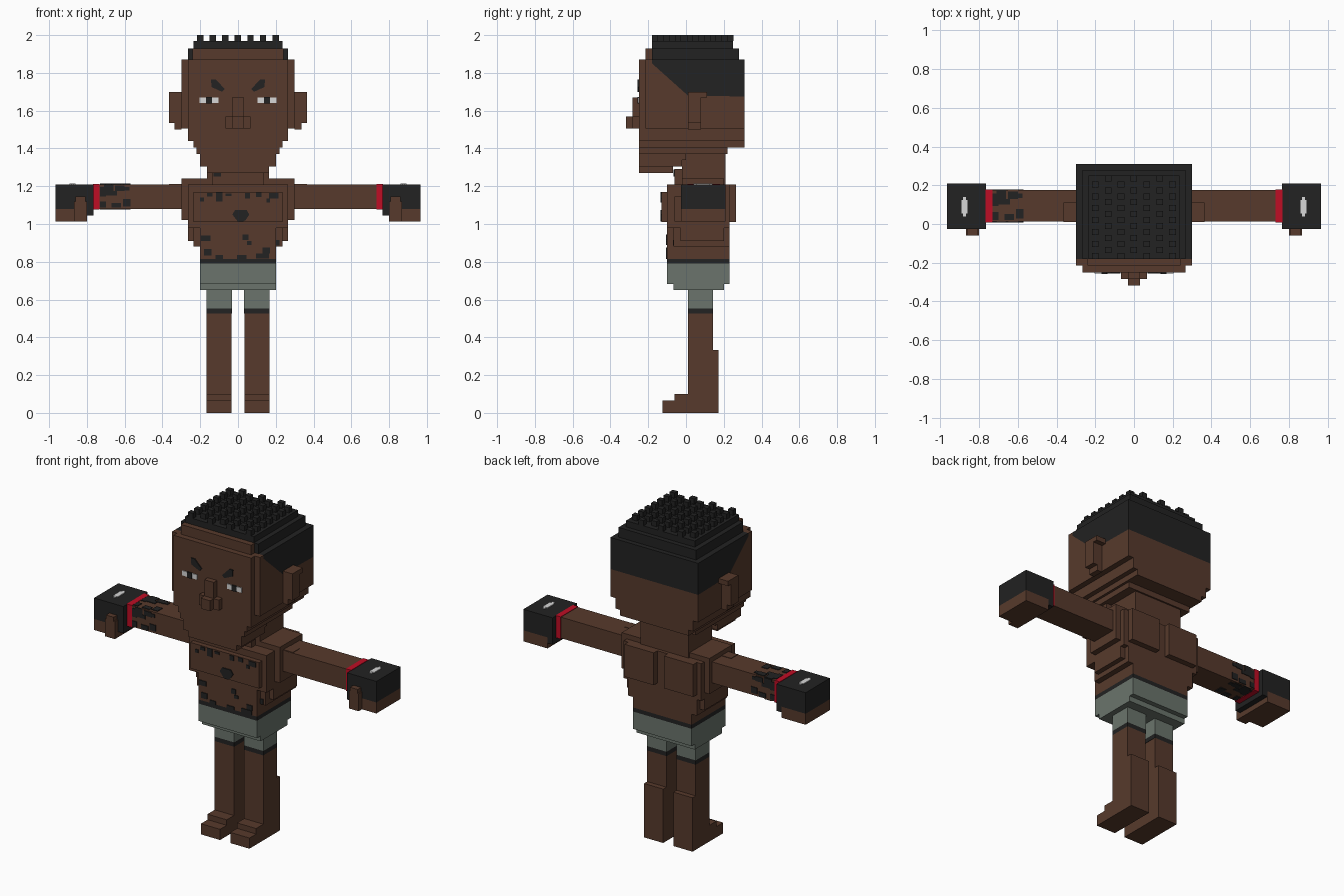
import bpy, bmesh


def material(name, rgb):
    m = bpy.data.materials.new(name)
    m.diffuse_color = (*rgb, 1)
    return m


SKIN = material("brown_skin", (0.095, 0.042, 0.025))
BLACK = material("soft_black", (0.016, 0.016, 0.016))
GREY = material("grey_green", (0.145, 0.175, 0.150))
RED = material("red", (0.52, 0.004, 0.018))
WHITE = material("white", (0.68, 0.68, 0.68))


def finish(name, bm, mat):
    bmesh.ops.recalc_face_normals(bm, faces=bm.faces)
    me = bpy.data.meshes.new(name)
    bm.to_mesh(me)
    bm.free()
    me.materials.append(mat)
    bpy.context.collection.objects.link(bpy.data.objects.new(name, me))


def boxes(name, mat, *specs):
    """Each spec is x0, x1, y0, y1, z0, z1."""
    bm = bmesh.new()
    for x0, x1, y0, y1, z0, z1 in specs:
        vs = bmesh.ops.create_cube(bm, size=1)["verts"]
        for v in vs:
            v.co = (x1 if v.co.x > 0 else x0, y1 if v.co.y > 0 else y0,
                    z1 if v.co.z > 0 else z0)
    finish(name, bm, mat)


def prism(name, mat, pts, axis, a, b):
    """Extrude a 2D outline along x (points are y, z) or y (points are x, z)."""
    bm = bmesh.new()
    put = (lambda p, t: (t, *p)) if axis == "x" else (lambda p, t: (p[0], t, p[1]))
    f = bm.faces.new([bm.verts.new(put(p, a)) for p in pts])
    ext = bmesh.ops.extrude_face_region(bm, geom=[f])["geom"]
    for v in ext:
        if isinstance(v, bmesh.types.BMVert):
            v.co[0 if axis == "x" else 1] = b
    finish(name, bm, mat)


def wide(w, y0, y1, z0, z1):
    return (-w, w, y0, y1, z0, z1)


def mirror(s, x0, x1, *rest):
    return (min(s * x0, s * x1), max(s * x0, s * x1), *rest)


# Head: skull with a slanted hairline, face slab, stepped jaw
prism("skull", SKIN, [(-.215, 1.505), (.31, 1.505), (.31, 1.675), (.01, 1.68),
                      (-.18, 1.85), (-.18, 1.87), (-.215, 1.87)], "x", -.3, .3)
prism("side_hair", BLACK, [(-.18, 1.85), (.01, 1.68), (.31, 1.675), (.31, 1.87),
                           (-.18, 1.87)], "x", -.3, .3)
boxes("face", SKIN, wide(.265, -.25, -.215, 1.44, 1.87),
      wide(.24, -.215, -.18, 1.87, 1.93))
boxes("jaw", SKIN, wide(.265, -.215, .31, 1.44, 1.505),
      wide(.235, -.25, .31, 1.405, 1.44), wide(.22, -.25, .22, 1.37, 1.405),
      wide(.20, -.25, .0, 1.34, 1.37), wide(.20, -.25, -.02, 1.305, 1.34),
      wide(.165, -.25, -.07, 1.27, 1.305))

# Crown of hair with staggered tufts
boxes("crown_hair", BLACK, wide(.265, -.18, .28, 1.87, 1.93),
      wide(.235, -.18, .25, 1.93, 1.968))
tufts = []
for i in range(7):
    for j in range(7):
        x = -.2 + i * .0665
        y = -.18 + j * .0615 + (i % 2) * .031
        tufts.append((x - .017, x + .017, y, y + .031, 1.968, 2.0))
boxes("hair_tufts", BLACK, *tufts)

# Facial features
boxes("nose", SKIN, wide(.032, -.283, -.25, 1.57, 1.67),
      wide(.067, -.283, -.25, 1.505, 1.57), wide(.032, -.318, -.283, 1.505, 1.57))
for s, side in ((-1, "left"), (1, "right")):
    boxes(side + "_ear", SKIN, mirror(s, .3, .365, .01, .08, 1.535, 1.67),
          mirror(s, .3, .365, .01, .11, 1.67, 1.70),
          mirror(s, .3, .335, .01, .08, 1.50, 1.535))
    boxes(side + "_eye", WHITE, mirror(s, .103, .203, -.255, -.25, 1.64, 1.67))
    boxes(side + "_pupil", BLACK, mirror(s, .137, .169, -.258, -.25, 1.637, 1.672))
    prism(side + "_brow", BLACK, [(s * .143, 1.765), (s * .118, 1.765), (s * .07, 1.715),
                                  (s * .085, 1.70), (s * .14, 1.725)], "y", -.256, -.25)

# Neck and torso in stacked steps
boxes("neck", SKIN, wide(.165, -.02, .21, 1.2, 1.37), wide(.135, -.06, .1, 1.2, 1.29))
boxes("torso", SKIN, wide(.30, -.02, .2, 1.02, 1.24), wide(.265, -.10, .23, .98, 1.21),
      wide(.265, -.03, .2, .91, 1.02), wide(.235, -.065, .23, .88, .98),
      wide(.20, -.10, .23, .815, .98))
boxes("chest", SKIN, wide(.235, -.13, -.10, 1.01, 1.17))
boxes("shoulder_blades", SKIN, (-.235, -.035, .23, .265, 1.01, 1.21),
      (.035, .235, .23, .265, 1.01, 1.21))

# Painted marks on the chest, belly and neck
prism("chest_mark", BLACK, [(-.03, 1.05), (-.015, 1.075), (.045, 1.075), (.06, 1.05),
                            (.04, 1.02), (.025, 1.012), (0, 1.012)], "y", -.136, -.13)
marks = []
for x, z, w, h, y in ((-.10, 1.145, .035, .05, -.13), (-.15, 1.155, .03, .02, -.13),
                      (.19, 1.15, .05, .03, -.13), (.11, 1.155, .03, .025, -.13),
                      (.05, 1.15, .025, .03, -.13), (-.19, 1.13, .02, .02, -.13),
                      (-.05, 1.155, .03, .015, -.13), (.16, 1.125, .02, .02, -.13),
                      (-.17, .925, .05, .03, -.10), (-.16, .85, .04, .035, -.10),
                      (.04, .93, .03, .03, -.10), (.06, .90, .025, .02, -.10),
                      (.13, .83, .07, .025, -.10), (.15, .86, .04, .03, -.10),
                      (.02, .825, .05, .02, -.10), (-.10, .825, .04, .02, -.10),
                      (-.11, 1.27, .04, .035, -.06), (.20, .90, .04, .03, -.065)):
    marks.append((x - w / 2, x + w / 2, y - .005, y, z - h / 2, z + h / 2))
boxes("body_marks", BLACK, *marks)

# Arms, bands, gloves and hands
for s, side in ((-1, "left"), (1, "right")):
    boxes(side + "_arm", SKIN, mirror(s, .28, .735, .012, .175, 1.08, 1.21))
    boxes(side + "_shoulder", SKIN, mirror(s, .25, .365, .015, .08, 1.085, 1.213))
    boxes(side + "_wrist_band", RED, mirror(s, .732, .767, .008, .179, 1.076, 1.213))
    boxes(side + "_glove", BLACK, mirror(s, .80, .965, -.027, .21, 1.08, 1.21),
          mirror(s, .765, .80, -.027, .21, 1.045, 1.21))
    boxes(side + "_hand", SKIN, mirror(s, .80, .965, -.027, .21, 1.012, 1.08))
    boxes(side + "_thumb", SKIN, mirror(s, .80, .867, -.06, -.027, 1.012, 1.12),
          mirror(s, .808, .86, -.06, -.027, 1.12, 1.145))
    boxes(side + "_glove_mark", WHITE, mirror(s, .86, .892, .055, .125, 1.21, 1.215),
          mirror(s, .868, .884, .04, .14, 1.21, 1.2145))

# Painted patches around one forearm: x start, x end, start and end across the arm
arm = []
for x0, x1, a, b in ((-.73, -.70, .5, .9), (-.71, -.66, .7, 1), (-.70, -.64, .55, .72),
                     (-.65, -.60, .72, .95), (-.67, -.62, .05, .25), (-.73, -.70, .05, .3),
                     (-.61, -.57, .1, .4), (-.60, -.575, .75, .9)):
    z0, z1 = 1.08 + .13 * a, 1.08 + .13 * b
    y0, y1 = .012 + .163 * a, .012 + .163 * b
    arm += [(x0, x1, .008, .012, z0, z1), (x0, x1, .175, .179, z0, z1),
            (x0, x1, y0, y1, 1.21, 1.214), (x0, x1, y0, y1, 1.076, 1.08)]
boxes("forearm_marks", BLACK, *arm)

# Shorts
boxes("waistband", BLACK, wide(.20, -.10, .23, .79, .815))
boxes("shorts", GREY, wide(.20, -.065, .20, .65, .79), wide(.20, .20, .23, .683, .79),
      wide(.20, -.10, -.065, .683, .79))

# Legs and feet
for s, side in ((-1, "left"), (1, "right")):
    boxes(side + "_short_leg", GREY, mirror(s, .033, .166, .01, .142, .552, .65))
    boxes(side + "_hem", BLACK, mirror(s, .033, .166, .01, .142, .525, .552))
    prism(side + "_leg", SKIN, [(-.125, 0), (.173, 0), (.173, .333), (.142, .333),
                                (.142, .525), (.01, .525), (.01, .10), (-.06, .10),
                                (-.06, .066), (-.125, .066)], "x", s * .035, s * .166)
